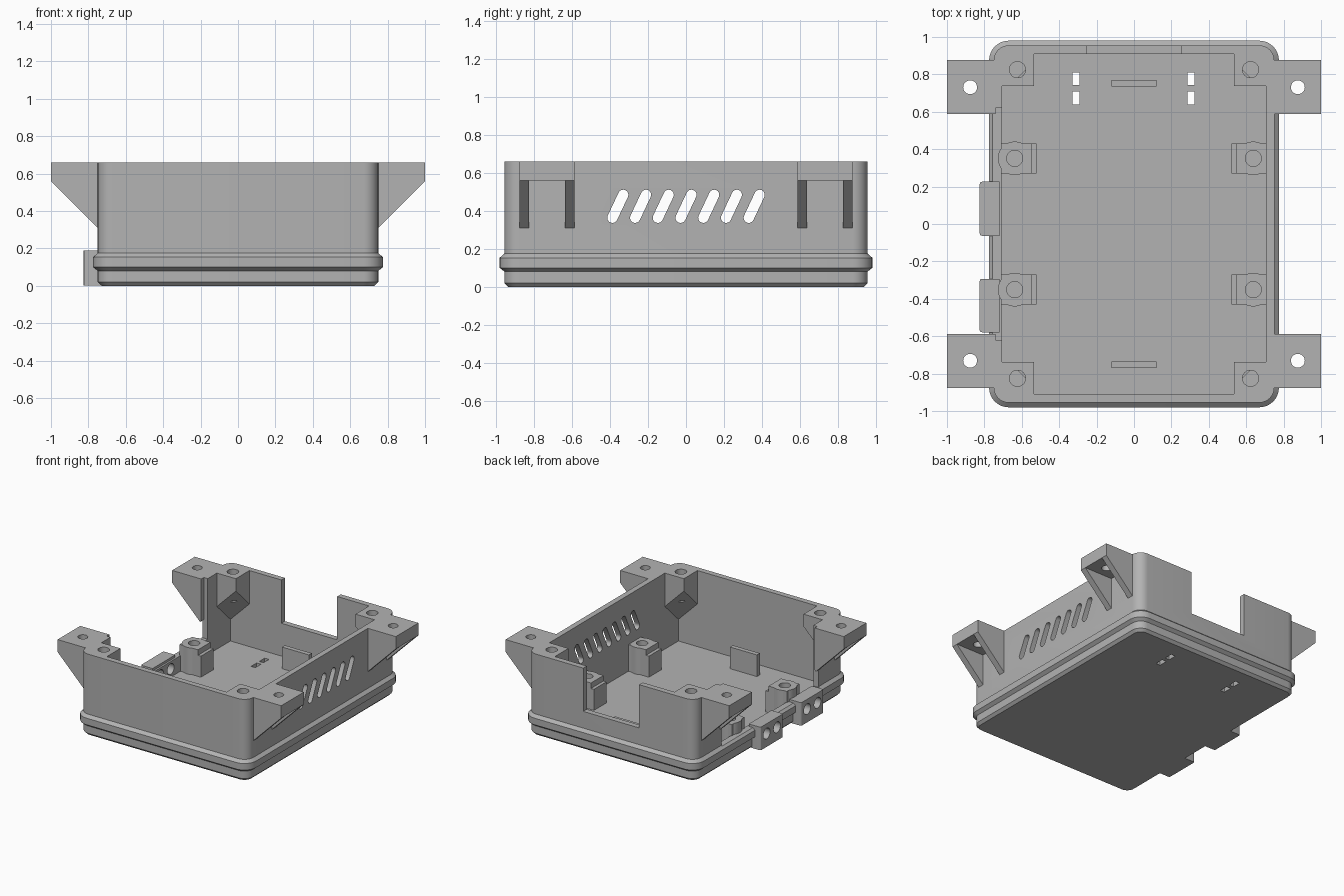
import bpy, bmesh, math
from mathutils import Matrix, Vector

if "Cube" in bpy.data.objects:
    bpy.data.objects.remove(bpy.data.objects["Cube"])

grey = bpy.data.materials.new("matte_grey")
grey.diffuse_color = (0.45, 0.45, 0.45, 1)
grey.use_nodes = True
grey.node_tree.nodes["Principled BSDF"].inputs["Base Color"].default_value = grey.diffuse_color


def make(name, bm):
    bmesh.ops.recalc_face_normals(bm, faces=bm.faces)
    me = bpy.data.meshes.new(name)
    bm.to_mesh(me)
    bm.free()
    ob = bpy.data.objects.new(name, me)
    me.materials.append(grey)
    bpy.context.collection.objects.link(ob)
    return ob


def add_box(bm, x0, x1, y0, y1, z0, z1):
    m = Matrix.Translation(((x0 + x1) / 2, (y0 + y1) / 2, (z0 + z1) / 2))
    m = m @ Matrix.Diagonal((abs(x1 - x0), abs(y1 - y0), abs(z1 - z0), 1))
    bmesh.ops.create_cube(bm, size=1, matrix=m)


def add_cyl(bm, c, r, h, axis='Z'):
    m = Matrix.Translation(c)
    if axis == 'X':
        m = m @ Matrix.Rotation(math.pi / 2, 4, 'Y')
    bmesh.ops.create_cone(bm, cap_ends=True, segments=32, radius1=r, radius2=r, depth=h, matrix=m)


def add_prism(bm, pts, move):
    """Extrude a closed outline of 3D points along a vector."""
    f = bm.faces.new([bm.verts.new(p) for p in pts])
    g = bmesh.ops.extrude_face_region(bm, geom=[f])
    bmesh.ops.translate(bm, vec=move, verts=[v for v in g['geom'] if isinstance(v, bmesh.types.BMVert)])


def cut(ob, bm):
    """Subtract the cutter mesh from an object."""
    helper = make("cutter", bm)
    helper.hide_render = True
    mod = ob.modifiers.new("cut", 'BOOLEAN')
    mod.operation, mod.solver, mod.object = 'DIFFERENCE', 'EXACT', helper
    bpy.context.view_layer.objects.active = ob
    bpy.ops.object.modifier_apply(modifier=mod.name)
    bpy.data.objects.remove(helper)


def smooth(ob):
    bpy.ops.object.select_all(action='DESELECT')
    ob.select_set(True)
    bpy.context.view_layer.objects.active = ob
    bpy.ops.object.shade_smooth_by_angle(angle=math.radians(25))


# Tray: rounded rectangle rings stacked by (offset from wall, height)
bm = bmesh.new()
rings = []
for off, z in [(-.02, 0), (0, .02), (0, .08), (.025, .1), (.025, .153), (0, .175), (0, .66)]:
    ring = []
    for q, (sx, sy) in enumerate([(1, 1), (-1, 1), (-1, -1), (1, -1)]):
        for i in range(9):
            a = math.radians(90 * q + 90 * i / 8)
            r = .08 + off
            ring.append(bm.verts.new((sx * .67 + r * math.cos(a), sy * .875 + r * math.sin(a), z)))
    rings.append(ring)
n = len(rings[0])
for a, b in zip(rings, rings[1:]):
    for i in range(n):
        bm.faces.new((a[i], a[(i + 1) % n], b[(i + 1) % n], b[i]))
bm.faces.new(rings[0])
bm.faces.new(rings[-1])
tray = make("tray", bm)

# Cavity
bm = bmesh.new()
add_box(bm, -.705, .705, -.91, .91, .045, .8)
cut(tray, bm)

# Wall openings, floor slots, vents and cable holes
bm = bmesh.new()
add_box(bm, -.25, .25, .88, 1.0, .31, .8)
add_box(bm, -.9, -.68, -.62, .62, .17, .8)
for x in (-.31, .305):
    for y0, y1 in [(.742, .811), (.638, .708)]:
        add_box(bm, x - .019, x + .019, y0, y1, -.1, .1)
for k in range(7):
    y0, z0, r = -.387 + .1195 * k, .363, .027
    dy, dz = .057, .121
    tilt = math.atan2(dz, dy)
    pts = []
    for i in range(18):
        a = tilt + math.pi / 2 + math.pi * (i if i < 9 else i - 1) / 8
        end = 0 if i < 9 else 1
        pts.append((.68, y0 + end * dy + r * math.cos(a), z0 + end * dz + r * math.sin(a)))
    add_prism(bm, pts, Vector((.12, 0, 0)))
cable_y = [(-.063, .226), (-.579, -.293)]
for y0, y1 in cable_y:
    for t in (.27, .73):
        add_cyl(bm, (-.75, y0 + (y1 - y0) * t, .11), .043, .16, 'X')
cut(tray, bm)
smooth(tray)

# Cable guide blocks
for k, (y0, y1) in enumerate(cable_y):
    bm = bmesh.new()
    add_box(bm, -.825, -.72, y0, y1, 0.003, .19)
    bmesh.ops.bevel(bm, geom=[e for e in bm.edges if all(v.co.x < -.8 for v in e.verts)
                              and abs(e.verts[0].co.z - e.verts[1].co.z) > .1],
                    offset=.012, segments=3, affect='EDGES', profile=.5)
    block = make(f"cable_block_{k + 1}", bm)
    bm = bmesh.new()
    for t in (.27, .73):
        add_cyl(bm, (-.77, y0 + (y1 - y0) * t, .11), .043, .2, 'X')
    cut(block, bm)
    smooth(block)

for sx in (-1, 1):
    for sy in (-1, 1):
        tag = ("left" if sx < 0 else "right") + ("_front" if sy < 0 else "_back")

        # Corner screw post with a sloping underside
        bm = bmesh.new()
        col = []
        for x, y, z in [(.535, .737, .56), (.715, .737, .38), (.715, .92, .2), (.535, .92, .38)]:
            col.append([bm.verts.new((sx * x, sy * y, h)) for h in (z, .66)])
        for i in range(4):
            a, b = col[i], col[(i + 1) % 4]
            bm.faces.new((a[0], b[0], b[1], a[1]))
        bm.faces.new([c[0] for c in col])
        bm.faces.new([c[1] for c in col])
        post = make("corner_post_" + tag, bm)
        bm = bmesh.new()
        add_cyl(bm, (sx * .623, sy * .825, .58), .043, .3)
        cut(post, bm)
        smooth(post)

        # Mounting ear: slab with two triangular gussets
        bm = bmesh.new()
        outline = [(.74, .32), (.75, .31), (1, .56), (1, .66), (.74, .66)]
        add_prism(bm, [(sx * x, sy * .587, z) for x, z in outline], Vector((0, sy * .289, 0)))
        ear = make("mounting_ear_" + tag, bm)
        bm = bmesh.new()
        add_box(bm, sx * .75, sx * 1.1, sy * .637, sy * .826, .2, .56)
        cut(ear, bm)
        bm = bmesh.new()
        add_cyl(bm, (sx * .876, sy * .731, .6), .037, .3)
        cut(ear, bm)
        smooth(ear)

        # Board standoff: round boss with a square side and a lower step
        cx, cy = sx * .638, sy * .351
        boss = bmesh.new()
        add_cyl(boss, (cx, cy, .15), .09, .22)
        boss = make("standoff_boss_" + tag, boss)
        bm = bmesh.new()
        add_box(bm, sx * .548, sx * .712, cy - .08, cy + .08, .04, .2599)
        add_box(bm, sx * .522, sx * .5481, cy - .08, cy + .08, .04, .215)
        side = make("standoff_base_" + tag, bm)
        for ob in (boss, side):
            bm = bmesh.new()
            add_cyl(bm, (cx, cy, .22), .043, .24)
            cut(ob, bm)
            smooth(ob)

# Upright tabs on the floor
for name, s in (("front", -1), ("back", 1)):
    bm = bmesh.new()
    add_box(bm, -.12, .12, s * .734, s * .771, .04, .22)
    make("floor_tab_" + name, bm)
